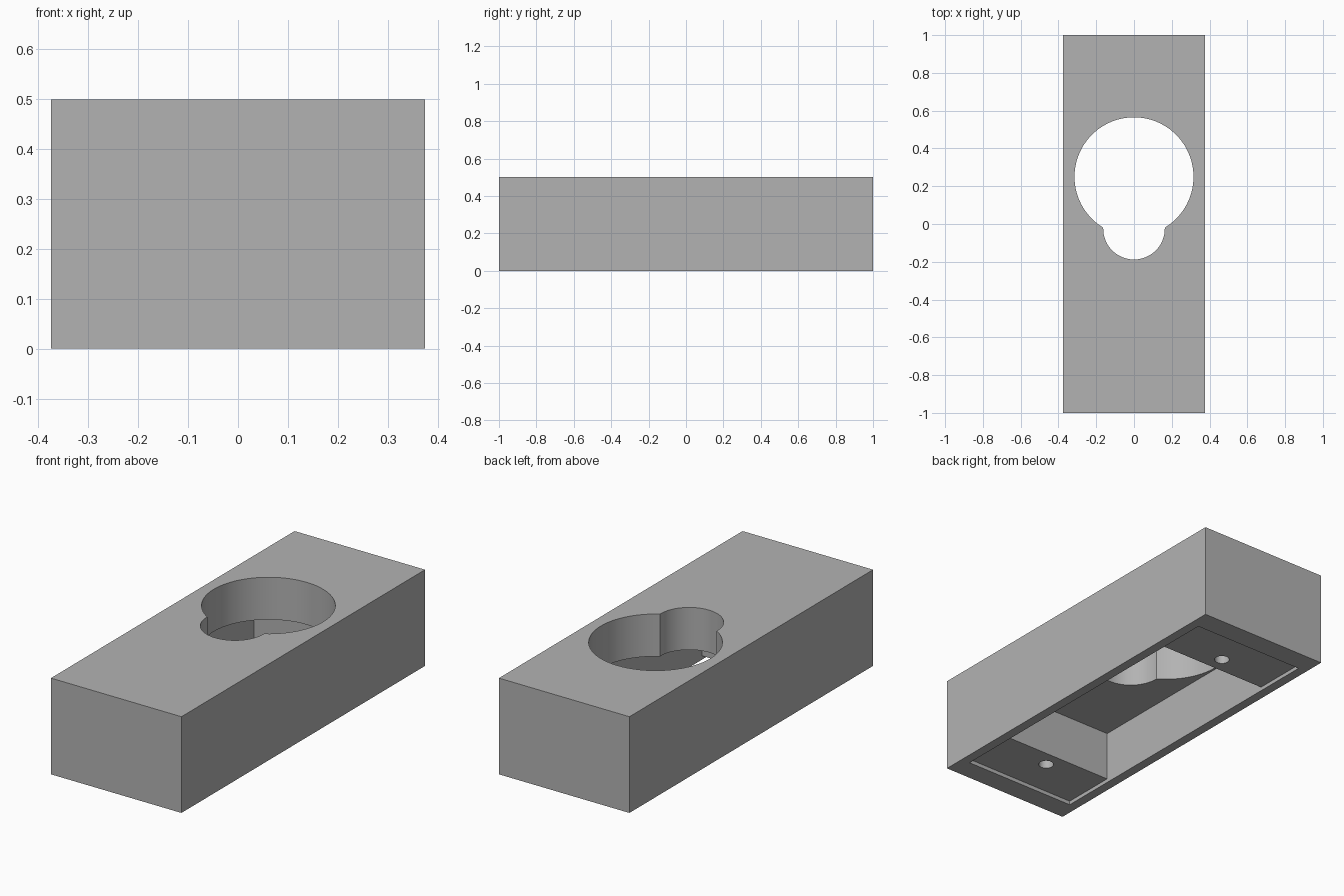
import bpy
import bmesh
from math import sin, cos, pi, atan2, sqrt, radians
from mathutils import Vector

cube = bpy.data.objects.get("Cube")
if cube:
    bpy.data.objects.remove(cube, do_unlink=True)

grey = bpy.data.materials.new("light_grey")
grey.use_nodes = True
colour = (0.45, 0.45, 0.45, 1)
grey.diffuse_color = colour
grey.node_tree.nodes["Principled BSDF"].inputs["Base Color"].default_value = colour


def prism(name, outline, z0, z1):
    """Extrude a closed outline (counter-clockwise) from z0 to z1."""
    bm = bmesh.new()
    base = bm.faces.new([bm.verts.new((x, y, z0)) for x, y in outline])
    top = bmesh.ops.extrude_face_region(bm, geom=[base])["geom"]
    verts = [v for v in top if isinstance(v, bmesh.types.BMVert)]
    bmesh.ops.translate(bm, vec=Vector((0, 0, z1 - z0)), verts=verts)
    bmesh.ops.recalc_face_normals(bm, faces=bm.faces)
    mesh = bpy.data.meshes.new(name)
    bm.to_mesh(mesh)
    bm.free()
    mesh.materials.append(grey)
    obj = bpy.data.objects.new(name, mesh)
    bpy.context.collection.objects.link(obj)
    return obj


def rectangle(hx, hy):
    return [(-hx, -hy), (hx, -hy), (hx, hy), (-hx, hy)]


def arc(cx, cy, r, a0, a1, n):
    angles = [a0 + (a1 - a0) * i / n for i in range(n + 1)]
    return [(cx + r * cos(a), cy + r * sin(a)) for a in angles]


def keyhole(big_y, big_r, small_y, small_r):
    """Outline of two overlapping circles, joined where they cross."""
    gap = big_y - small_y
    down = (gap * gap + big_r ** 2 - small_r ** 2) / (2 * gap)
    side = sqrt(big_r ** 2 - down ** 2)
    a = atan2(-down, side)
    b = atan2(gap - down, side)
    big = arc(0, big_y, big_r, a, pi - a, 56)
    small = arc(0, small_y, small_r, pi - b, 2 * pi + b, 32)
    return big + small[1:-1]


# Main block
block = prism("housing_block", rectangle(0.375, 1), 0, 0.5)

# Shallow cover recess, deep pocket and keyhole opening
ledge, ceiling = 0.02, 0.28
cutters = [
    prism("cover_recess", rectangle(0.325, 0.885), -0.1, ledge),
    prism("deep_pocket", rectangle(0.325, 0.595), -0.1, ceiling),
    prism("keyhole_opening", keyhole(0.25, 0.315, -0.025, 0.163), 0.2, 0.6),
]

# Blind screw holes in both ledges
for y in (-0.68, 0.68):
    hole = arc(0, y, 0.037, 0, 2 * pi, 32)[:-1]
    cutters.append(prism("screw_hole", hole, -0.1, 0.27))

bpy.ops.object.select_all(action='DESELECT')
bpy.context.view_layer.objects.active = block
block.select_set(True)
for cutter in cutters:
    cutter.hide_render = True
    mod = block.modifiers.new(cutter.name, 'BOOLEAN')
    mod.operation = 'DIFFERENCE'
    mod.solver = 'EXACT'
    mod.object = cutter
    bpy.ops.object.modifier_apply(modifier=mod.name)
    bpy.data.objects.remove(cutter, do_unlink=True)

bpy.ops.object.shade_smooth_by_angle(angle=radians(30))
